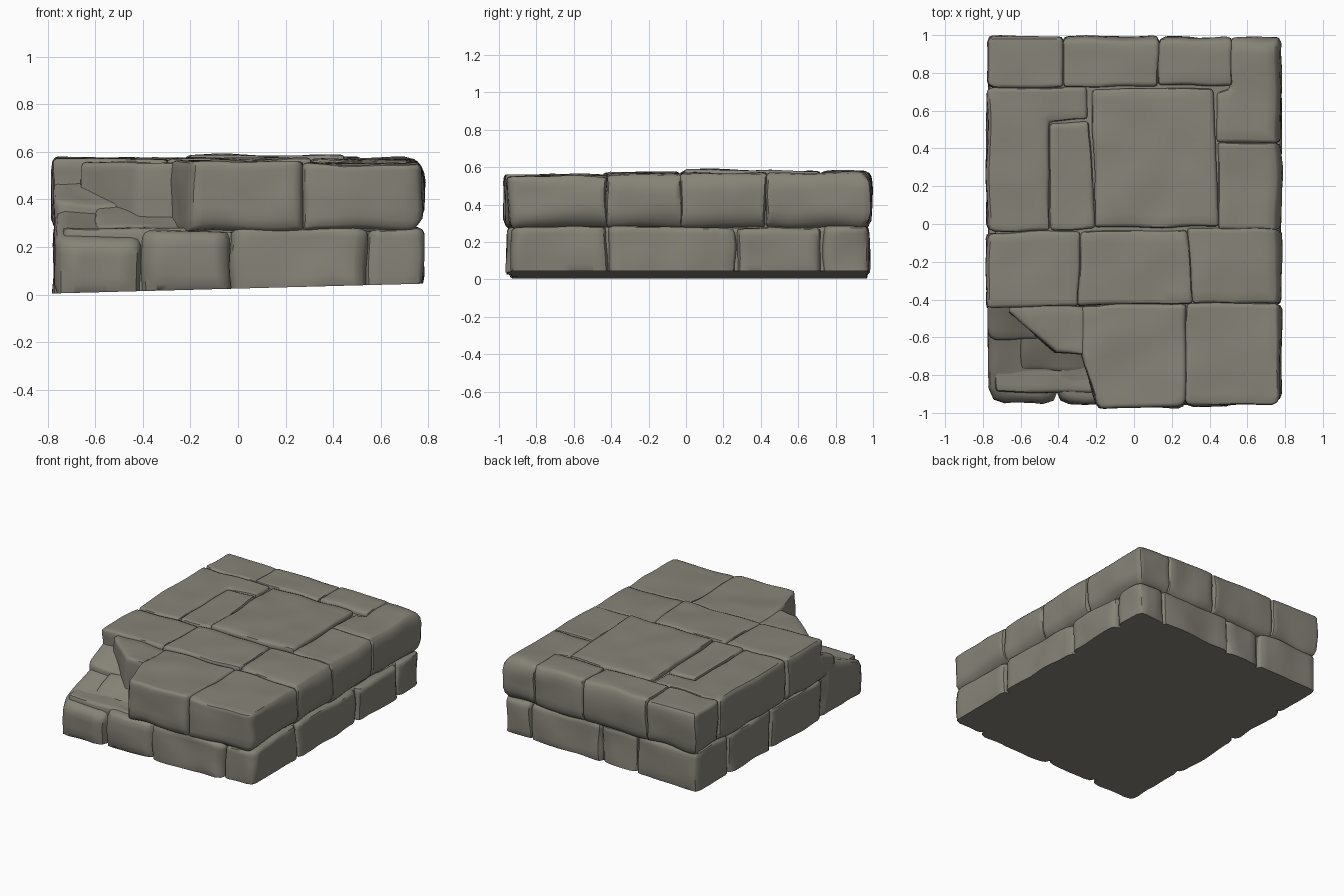
import bpy, bmesh, math, random
from mathutils import Vector, noise

if "Cube" in bpy.data.objects:
    bpy.data.objects.remove(bpy.data.objects["Cube"])

random.seed(4)
stone = bpy.data.materials.new("grey_brown_stone")
stone.diffuse_color = (0.24, 0.228, 0.187, 1)
stone.use_nodes = True
stone.node_tree.nodes["Principled BSDF"].inputs["Base Color"].default_value = stone.diffuse_color

# envelope of each course: half x, half y, z min (None = underside), z max, rounding
UPPER = (0.782, 0.985, 0.262, 0.594, 0.07)
LOWER = (0.78, 0.972, None, 0.30, 0.06)
SLOPE = (0.78, 0.965, None, 0.50, 0.10)


def soften(p, env):
    """Round the top and bottom rims of a course, more on the right side."""
    hx, hy, za, zb, r = env
    if za is None:
        za = 0.0265 * p.x - 0.012
    if env is UPPER:
        r += 0.05 * max(0, min(1, (p.x - 0.4) / 0.25))
    dx, dy = p.x, p.y - 0.005
    dz, hz = p.z - (za + zb) / 2, (zb - za) / 2
    qx, qy, qz = [max(0, abs(d) - (h - r)) for d, h in ((dx, hx), (dy, hy), (dz, hz))]
    m = math.hypot(max(qx, qy), qz)
    s = r / m if m > r else 1
    push = [q * (s - 1) * math.copysign(1, d) for q, d in ((qx, dx), (qy, dy), (qz, dz))]
    return p + Vector(push)


def block(name, pts, z0, z1, env, r=0.03, ramp=0.0, tilt=0.012, wear=0.011):
    """A bevelled, worn stone on a footprint; two points mean a rectangle."""
    if len(pts) == 2:
        (a, b), (c, d) = pts
        pts = [(a, b), (c, b), (c, d), (a, d)]
    bm = bmesh.new()
    face = bm.faces.new([bm.verts.new((x, y, z0)) for x, y in pts])
    ext = bmesh.ops.extrude_face_region(bm, geom=[face])["geom"]
    cx = sum(p[0] for p in pts) / len(pts)
    cy = sum(p[1] for p in pts) / len(pts)
    tx, ty = random.uniform(-tilt, tilt), random.uniform(-tilt, tilt)
    for v in ext:
        if isinstance(v, bmesh.types.BMVert):
            v.co.z = z1 + (v.co.x - cx) * tx + (v.co.y - cy) * (ty + ramp)
    bmesh.ops.recalc_face_normals(bm, faces=bm.faces[:])
    # upright edges on the outside are worn wider than the rest
    upright = [e for e in bm.edges if abs(e.verts[0].co.z - e.verts[1].co.z) > 0.15
               and (e.verts[0].co.xy - e.verts[1].co.xy).length < 0.01
               and (abs(e.verts[0].co.x) > 0.7 or abs(e.verts[0].co.y) > 0.9)]
    if wear:
        bmesh.ops.bevel(bm, geom=upright, offset=r * 1.2, segments=2, profile=0.5,
                        affect='EDGES', clamp_overlap=True)
    rims = [e for e in bm.edges if len(e.link_faces) == 2 and e.calc_face_angle(0) > 0.9]
    bmesh.ops.bevel(bm, geom=rims, offset=r * 0.6, segments=2, profile=0.5,
                    affect='EDGES', clamp_overlap=True)
    # grid cuts so the stone can be worn
    for axis, reach in enumerate((0.84, 1.05, 0.63)):
        n = Vector((0, 0, 0))
        n[axis] = 1
        step = 0.04 if axis == 2 else 0.05
        for k in range(-21, 22):
            if abs(k * step) < reach:
                bmesh.ops.bisect_plane(bm, geom=bm.verts[:] + bm.edges[:] + bm.faces[:],
                                       plane_co=n * (k * step), plane_no=n, dist=0.004)
    seed = Vector([random.uniform(0, 50) for _ in range(3)])
    for v in bm.verts:
        v.co = soften(v.co, env)
        own = noise.noise_vector(v.co * 6 + seed) * wear
        v.co += noise.noise_vector(v.co * 4.5) * 0.011 + own * (1 if v.co.z < 0.5 else 0.5)
    # flat, slightly leaning underside
    if z0 < 0:
        cut = bmesh.ops.bisect_plane(bm, geom=bm.verts[:] + bm.edges[:] + bm.faces[:],
                                     plane_co=(0, 0, 0.025), plane_no=(-0.0265, 0, 1),
                                     clear_inner=True)["geom_cut"]
        edges = [e for e in cut if isinstance(e, bmesh.types.BMEdge)]
        bmesh.ops.holes_fill(bm, edges=edges, sides=0)
    bmesh.ops.recalc_face_normals(bm, faces=bm.faces[:])
    me = bpy.data.meshes.new(name)
    bm.to_mesh(me)
    bm.free()
    me.materials.append(stone)
    me.shade_smooth()
    me.set_sharp_from_angle(angle=math.radians(45))
    ob = bpy.data.objects.new(name, me)
    bpy.context.collection.objects.link(ob)


# upper course: footprint, top height
upper = [
    # back row
    ([(-0.775, 0.725), (-0.375, 0.995)], 0.572),
    ([(-0.375, 0.725), (0.13, 0.995)], 0.578),
    ([(0.13, 0.735), (0.52, 0.99)], 0.580),
    ([(0.44, 0.43), (0.785, 0.43), (0.775, 0.995), (0.51, 0.995), (0.51, 0.72), (0.44, 0.70)], 0.570),
    # middle row
    ([(-0.78, -0.04), (-0.445, -0.04), (-0.45, 0.54), (-0.24, 0.55), (-0.25, 0.725), (-0.78, 0.725)], 0.572),
    ([(-0.44, -0.04), (-0.205, -0.02), (-0.235, 0.54), (-0.45, 0.53)], 0.576),
    ([(-0.205, -0.02), (0.445, -0.01), (0.42, 0.72), (-0.22, 0.71)], 0.582),
    ([(0.445, -0.03), (0.785, 0.43)], 0.570),
    # front middle row
    ([(-0.785, -0.45), (-0.30, -0.43), (-0.28, -0.04), (-0.785, -0.05)], 0.570),
    ([(-0.30, -0.43), (0.31, -0.42), (0.28, -0.03), (-0.28, -0.04)], 0.573),
    ([(0.31, -0.42), (0.78, -0.42), (0.785, -0.02), (0.28, -0.02)], 0.564),
    # front row, broken away at the left corner
    ([(-0.19, -0.985), (0.275, -0.97), (0.28, -0.42), (-0.28, -0.43), (-0.28, -0.68)], 0.558),
    ([(0.275, -0.97), (0.77, -0.95), (0.785, -0.42), (0.28, -0.42)], 0.550),
    ([(-0.66, -0.47), (-0.42, -0.68), (-0.26, -0.69), (-0.26, -0.43), (-0.66, -0.43)], 0.555),
]
for i, (pts, top) in enumerate(upper):
    block(f"upper_stone_{i + 1}", pts, 0.265, top, UPPER)

# broken corner steps
block("broken_step", [(-0.77, -0.61), (-0.5, -0.40)], 0.20, 0.43, UPPER, ramp=0.5)
block("broken_rubble", [(-0.60, -0.78), (-0.20, -0.55)], 0.20, 0.34, UPPER, ramp=0.5)

# lower course
lower = [
    # front
    [(-0.03, -0.955), (0.54, -0.42)], [(0.54, -0.94), (0.775, -0.42)],
    # right side
    [(0.30, -0.42), (0.77, 0.27)], [(0.30, 0.27), (0.78, 0.73)],
    # back
    [(0.55, 0.73), (0.77, 0.98)], [(0.0, 0.70), (0.55, 0.985)],
    [(-0.28, 0.70), (0.0, 0.965)], [(-0.77, 0.60), (-0.28, 0.98)],
    # left side
    [(-0.77, 0.12), (-0.30, 0.60)], [(-0.775, -0.45), (-0.30, 0.12)],
]
for i, pts in enumerate(lower):
    block(f"lower_stone_{i + 1}", pts, -0.06, 0.28, LOWER, r=0.04)

# front left stones of the lower course, exposed and sloping
block("exposed_corner_left", [(-0.77, -0.95), (-0.40, -0.42)], -0.06, 0.315, SLOPE, r=0.07, ramp=0.35)
block("exposed_corner_right", [(-0.40, -0.945), (-0.03, -0.42)], -0.06, 0.31, SLOPE, r=0.05, ramp=0.2)

# solid filling behind the joints
block("lower_core", [(-0.735, -0.89), (0.735, 0.94)], -0.06, 0.28, LOWER, tilt=0, wear=0)
block("upper_core", [(-0.735, -0.40), (0.72, 0.94)], 0.20, 0.55, UPPER, tilt=0, wear=0)
block("upper_core_front", [(-0.16, -0.92), (0.70, -0.36)], 0.20, 0.53, UPPER, tilt=0, wear=0)
